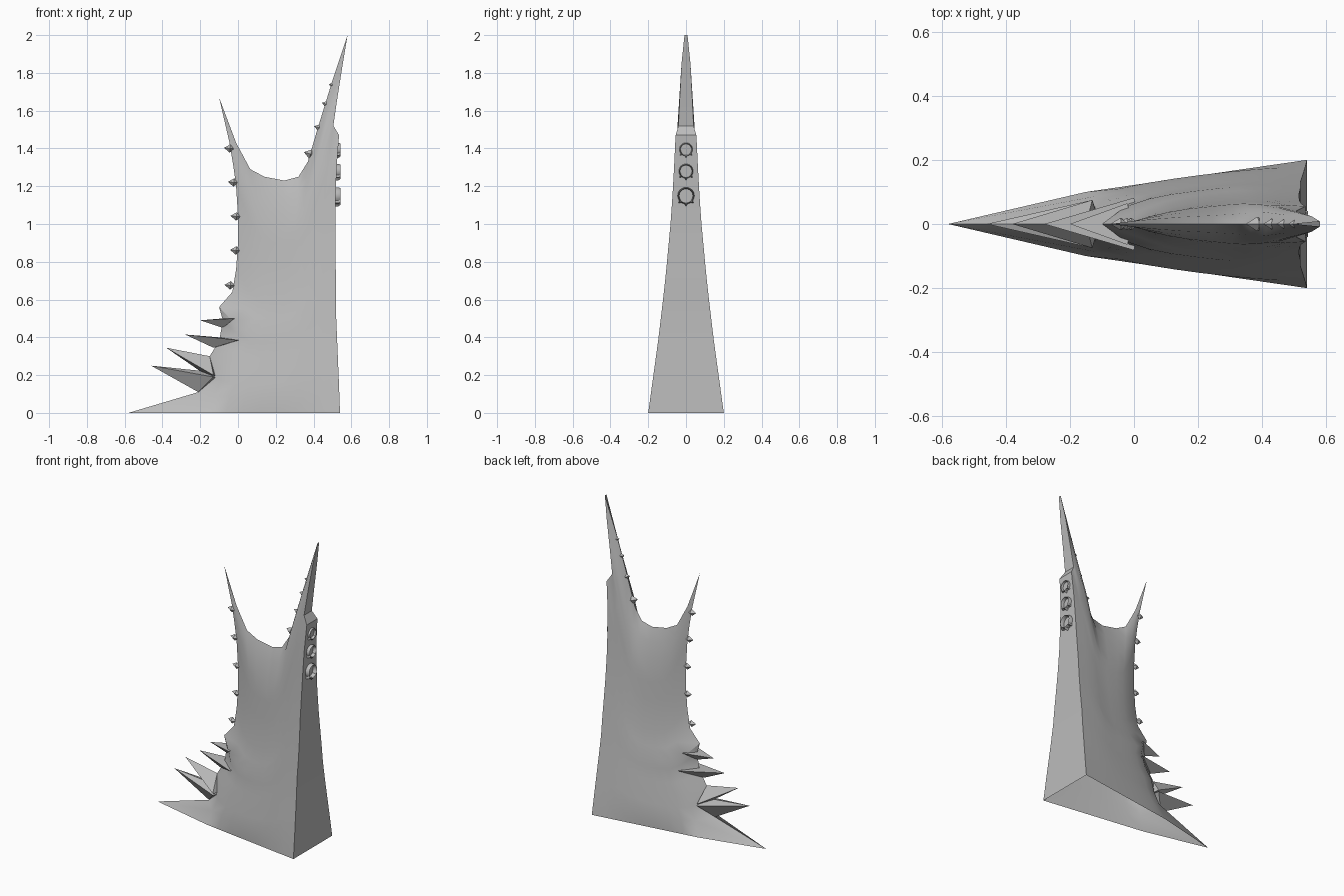
import bpy, bmesh, math
from mathutils import Vector

old = bpy.data.objects.get("Cube")
if old:
    bpy.data.objects.remove(old, do_unlink=True)

GREY = (0.5, 0.5, 0.5, 1)
stone = bpy.data.materials.new("grey stone")
stone.use_nodes = True
stone.diffuse_color = GREY
stone.node_tree.nodes["Principled BSDF"].inputs["Base Color"].default_value = GREY


def finish(bm, name, angle):
    """Turn a bmesh into a named, shaded object."""
    bmesh.ops.remove_doubles(bm, verts=bm.verts, dist=0.0005)
    bmesh.ops.recalc_face_normals(bm, faces=bm.faces)
    mesh = bpy.data.meshes.new(name)
    bm.to_mesh(mesh)
    bm.free()
    obj = bpy.data.objects.new(name, mesh)
    bpy.context.collection.objects.link(obj)
    mesh.materials.append(stone)
    bpy.ops.object.select_all(action='DESELECT')
    obj.select_set(True)
    bpy.context.view_layer.objects.active = obj
    bpy.ops.object.shade_smooth_by_angle(angle=math.radians(angle))


def interp(table, z):
    for (a, p), (b, q) in zip(table, table[1:]):
        if z <= b:
            return p + (q - p) * (z - a) / (b - a)
    return table[-1][1]


# Half width of the rear wall by height
WIDTH = [(0, .2), (.4, .145), (.7, .11), (1, .082), (1.2, .068), (1.47, .055),
         (1.5, .05), (1.52, .04), (1.8, .027), (1.95, .017), (2, .008)]
# Bluntness of the front edge by height
BLUNT = [(0, .35), (.4, .38), (.7, .5), (2, .55)]
# Each row joins the front edge to the rear edge: (x, z), (x, z)
ROWS = [((-.58, 0), (.54, 0)), ((-.21, .11), (.535, .14)), ((-.17, .2), (.53, .26)),
        ((-.15, .3), (.525, .38)), ((-.1, .38), (.52, .5)), ((-.08, .49), (.52, .62)),
        ((-.1, .56), (.518, .74)), ((-.03, .64), (.515, .86)), ((-.01, .76), (.515, 1)),
        ((0, .9), (.517, 1.15)), ((0, 1.04), (.522, 1.3)), ((-.01, 1.2), (.535, 1.47)),
        ((-.025, 1.31), (.505, 1.52)), ((-.045, 1.43), (.525, 1.66)),
        ((-.075, 1.56), (.555, 1.85)), ((-.1, 1.67), (.58, 2))]
# Saddle line from the front horn tip to the rear horn tip
SADDLE = [(-.1, 1.67), (-.01, 1.43), (.065, 1.29), (.14, 1.25), (.245, 1.23),
          (.32, 1.25), (.37, 1.33), (.42, 1.5), (.5, 1.76), (.58, 2)]
LAST = len(SADDLE) - 1


def flank_point(row, col, side):
    # The foot runs out to a pointed toe ahead of the first column
    if row == 0:
        t = (col - 1) / (LAST - 1)
        return (-.15 + .69 * t, side * (.1 + .1 * t), 0) if col else (-.58, 0, 0)
    u = col / LAST
    front, rear = (Vector(p) for p in ROWS[row])
    top_f, top_r = (Vector(p) for p in ROWS[-1])
    v = (front.y + rear.y) / (top_f.y + top_r.y)
    p = front.lerp(rear, u) + v * (Vector(SADDLE[col]) - top_f.lerp(top_r, u))
    thin = min(1, 4 * max(0, 1 - v)) ** (.5 * (1 - u ** 3))
    return (p.x, side * interp(WIDTH, p.y) * u ** interp(BLUNT, p.y) * thin, p.y)


# Hollow wedge body with both horns: two flanks and a rear wall, open below
bm = bmesh.new()
grids = []
for side in (1, -1):
    grid = [[bm.verts.new(flank_point(r, c, side)) for c in range(LAST + 1)]
            for r in range(len(ROWS))]
    grids.append(grid)
    for lo, hi in zip(grid, grid[1:]):
        for c in range(LAST):
            bm.faces.new((lo[c], lo[c + 1], hi[c + 1], hi[c]))
left, right = grids
for r in range(len(ROWS) - 1):
    bm.faces.new((left[r][-1], right[r][-1], right[r + 1][-1], left[r + 1][-1]))
finish(bm, "tower_body", 35)


def spike(name, tip, upper, corner, lower, half, back):
    """Four-sided spike with a tapered root buried in the body."""
    bm = bmesh.new()
    mid = (Vector(upper) + Vector(lower)) / 2
    root = Vector(corner) + (mid - Vector(tip)) * back
    end, inner = (bm.verts.new((p[0], 0, p[1])) for p in (tip, root))
    ring = [bm.verts.new((p[0], y, p[1])) for p, y in
            ((upper, 0), (corner, half), (lower, 0), (corner, -half))]
    for i in range(4):
        a, b = ring[i], ring[(i + 1) % 4]
        bm.faces.new((a, b, end))
        bm.faces.new((b, a, inner))
    finish(bm, name, 20)


# Large spikes on the lower front, their corners spread back along the flanks
for i, s in enumerate([((-.46, .25), (-.17, .22), (-.13, .19), (-.21, .11), .075),
                       ((-.38, .345), (-.15, .3), (-.13, .2), (-.17, .2), .075),
                       ((-.28, .415), (-.1, .4), (0, .385), (-.13, .345), .082),
                       ((-.2, .49), (-.08, .5), (-.02, .5), (-.08, .45), .065)]):
    spike(f"large_spike_{i + 1}", *s, .1)


def thorn(name, x, z, dx, dz, size):
    """Small thorn at a base point, pointing along dx, dz."""
    base, out = Vector((x, z)), Vector((dx, dz)).normalized()
    across = Vector((-out.y, out.x)) * size * .7
    spike(name, base + out * size, base + across, base, base - across, size * .6, .8)


# Thorns up the front edge
for i, (x, z) in enumerate([(-.04, .675), (-.01, .86), (-.008, 1.04),
                            (-.022, 1.22), (-.042, 1.4)]):
    thorn(f"front_thorn_{i + 1}", x, z, -1, .1, .032)
# Thorns up the inside of the rear horn
for i, (x, z, size) in enumerate([(.385, 1.37, .038), (.43, 1.51, .028),
                                  (.467, 1.635, .024), (.5, 1.735, .02)]):
    thorn(f"horn_thorn_{i + 1}", x, z, -1, .3, size)


# Round frames with toothed lower rims on the rear wall
def frame(name, z, radius):
    bm = bmesh.new()
    loops = []
    count = 32
    for i in range(count):
        a = math.tau * i / count + math.pi / 2
        low = math.sin(a) < -.6
        outer = radius * (1.28 if low and i % 4 == 0 else 1)
        inner = radius * (.88 if low else .82)
        loops.append([bm.verts.new((x, r * math.cos(a), z + r * math.sin(a)))
                      for x, r in ((.51, outer), (.532, outer), (.543, (outer + inner) / 2),
                                   (.532, inner), (.51, inner))])
    for i, a in enumerate(loops):
        b = loops[(i + 1) % count]
        for k in range(5):
            n = (k + 1) % 5
            bm.faces.new((a[k], b[k], b[n], a[n]))
    finish(bm, name, 30)


for i, (z, radius) in enumerate([(1.15, .044), (1.28, .038), (1.395, .035)]):
    frame(f"rear_frame_{i + 1}", z, radius)
